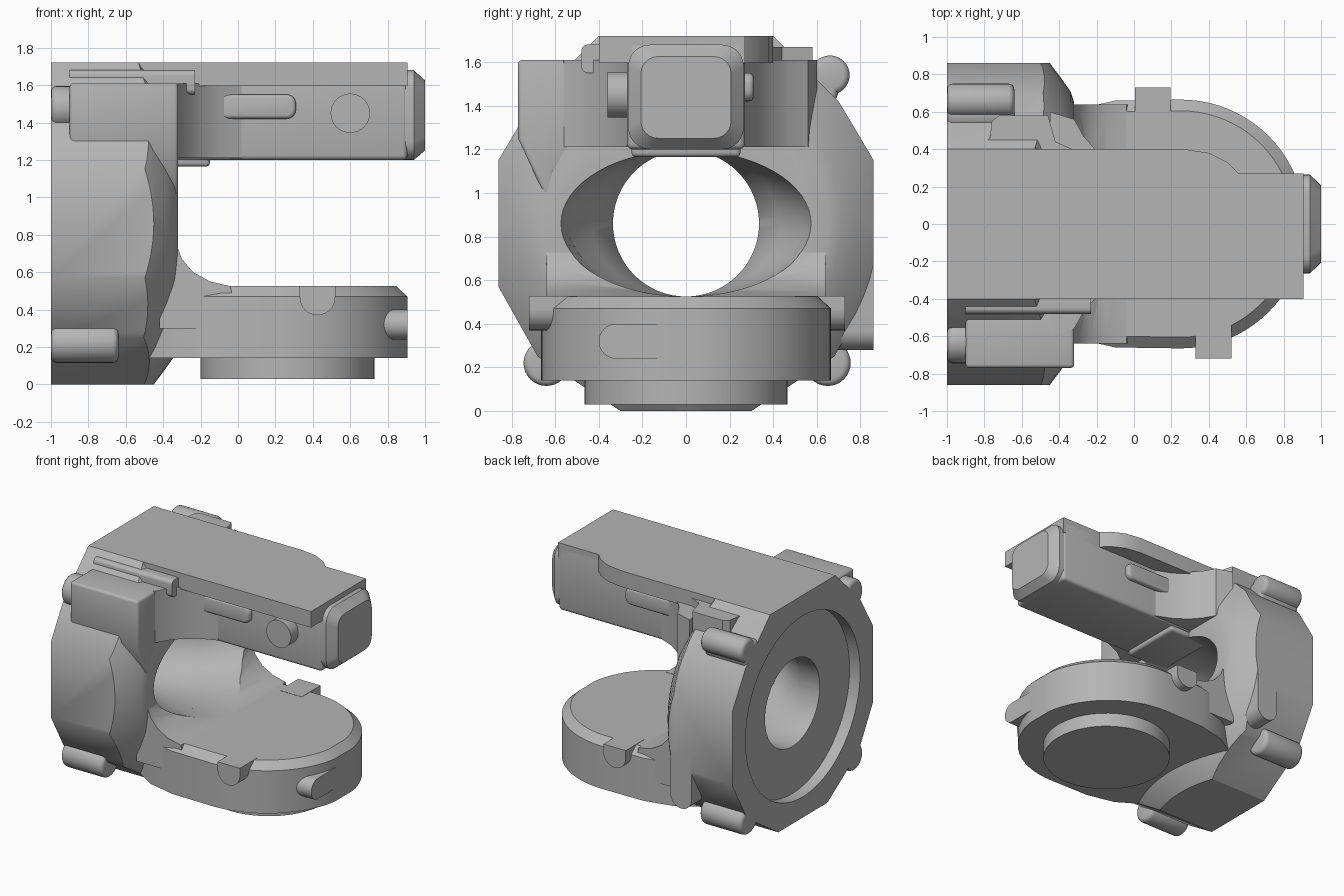
import bpy, bmesh
from math import sin, cos, pi, radians

cube = bpy.data.objects.get("Cube")
if cube:
    bpy.data.objects.remove(cube, do_unlink=True)

grey = bpy.data.materials.new("cast_grey")
grey.use_nodes = True
GREY = (0.46, 0.46, 0.46, 1)
grey.diffuse_color = GREY
grey.node_tree.nodes["Principled BSDF"].inputs["Base Color"].default_value = GREY
parts = []
MID = 0.86  # height of the bore axis


def loft(name, rings, bevel=0):
    """Skin a list of point rings and cap both ends."""
    bm = bmesh.new()
    loops = [[bm.verts.new(p) for p in ring] for ring in rings]
    n = len(loops[0])
    for a, b in zip(loops, loops[1:]):
        for i in range(n):
            j = (i + 1) % n
            bm.faces.new((a[i], a[j], b[j], b[i]))
    bm.faces.new(loops[0][::-1])
    bm.faces.new(loops[-1])
    bmesh.ops.recalc_face_normals(bm, faces=bm.faces)
    me = bpy.data.meshes.new(name)
    bm.to_mesh(me)
    bm.free()
    me.materials.append(grey)
    ob = bpy.data.objects.new(name, me)
    bpy.context.collection.objects.link(ob)
    if bevel:
        m = ob.modifiers.new("round", "BEVEL")
        m.width, m.segments, m.limit_method = bevel, 3, "ANGLE"
        m.angle_limit = radians(40)
    parts.append(ob)
    return ob


def prism(name, pts, axis, lo, hi, bevel=0, taper=1, pivot=(0, 0)):
    """Extrude a flat outline along an axis, optionally shrinking the far end."""
    def place(u, v, t):
        return {"x": (t, u, v), "y": (u, t, v), "z": (u, v, t)}[axis]
    pu, pv = pivot
    far = [(pu + (u - pu) * taper, pv + (v - pv) * taper) for u, v in pts]
    return loft(name, [[place(u, v, lo) for u, v in pts],
                       [place(u, v, hi) for u, v in far]], bevel)


def lathe(name, sections, n=64):
    """Elliptical sections (x, y radius, z radius) along the bore axis."""
    return loft(name, [[(x, ry * cos(2 * pi * i / n), MID + rz * sin(2 * pi * i / n))
                        for i in range(n)] for x, ry, rz in sections])


def arc(cx, cy, r, a0, a1, n=16):
    return [(cx + r * cos(radians(a0 + (a1 - a0) * i / n)),
             cy + r * sin(radians(a0 + (a1 - a0) * i / n))) for i in range(n + 1)]


def disc(cx, cy, r, n=32):
    return arc(cx, cy, r, 0, 360 - 360 / n, n - 1)


def rect(u0, u1, v0, v1, r=0):
    if not r:
        return [(u0, v0), (u1, v0), (u1, v1), (u0, v1)]
    return (arc(u1 - r, v1 - r, r, 0, 90, 6) + arc(u0 + r, v1 - r, r, 90, 180, 6)
            + arc(u0 + r, v0 + r, r, 180, 270, 6) + arc(u1 - r, v0 + r, r, 270, 360, 6))


def combine(ob, other, how):
    m = ob.modifiers.new(how, "BOOLEAN")
    m.operation, m.solver, m.object = how, "EXACT", other
    other.hide_render = True
    if other in parts:
        parts.remove(other)
        helpers.append(other)


helpers = []

# Ring body: eight-sided block trimmed by a domed front
half = [(0.3, 0), (0.68, 0.25), (0.86, 0.57), (0.86, 1.15), (0.7, 1.42), (0.4, 1.72)]
body = prism("ring_body", half + [(-y, z) for y, z in half[::-1]], "x", -1, -0.2)
dome = lathe("dome_trim", [(x, r, r) for x, r in (
    (-1.1, 1.1), (-0.62, 1.1), (-0.52, 0.93), (-0.45, 0.86), (-0.39, 0.78),
    (-0.34, 0.71), (-0.32, 0.65))])
bore = lathe("bore_cut", [(-1.2, 0.335, 0.335), (-0.75, 0.335, 0.335), (-0.6, 0.43, 0.335),
                          (-0.45, 0.53, 0.335), (-0.3, 0.58, 0.335), (0.1, 0.58, 0.335)])
recess = lathe("recess_cut", [(-1.1, 0.7, 0.7), (-0.91, 0.7, 0.7)])
combine(body, dome, "INTERSECT")
combine(body, recess, "DIFFERENCE")
combine(body, bore, "DIFFERENCE")

# Rounded fillet between ring and lower lobe
fillet = prism("lobe_fillet", [(-0.42, 0.3), (-0.42, 0.8), (-0.325, 0.74), (-0.3, 0.67),
                               (-0.24, 0.6), (-0.15, 0.55), (-0.04, 0.525), (0, 0.3)],
               "y", -0.64, 0.64)
combine(fillet, bore, "DIFFERENCE")

# Lower lobe with a chamfered top rim
outline = [(-0.5, -0.5), (-0.32, -0.61), (-0.1, -0.66)]
outline += [(min(x, 0.905), y) for x, y in arc(0.25, 0, 0.665, -90, 90, 40)]
outline += [(x, -y) for x, y in outline[2::-1]]
prism("lobe_wall", outline, "z", 0.14, 0.47)
prism("lobe_rim", outline, "z", 0.47, 0.525, taper=0.91, pivot=(0.25, 0))
prism("lobe_pad", disc(0.265, 0, 0.465, 48), "z", 0.03, 0.2)


def lug(name, x, y0, y1):
    prism(name, [(x - 0.095, 0.527)] + arc(x, 0.465, 0.095, 180, 360) + [(x + 0.095, 0.527)],
          "y", y0, y1)


lug("front_lobe_lug", 0.425, -0.72, -0.5)
lug("rear_lobe_lug", 0.1, 0.5, 0.73)
prism("lobe_end_nub", arc(-0.32, 0.32, 0.08, 90, 270) + [(-0.1, 0.24), (-0.1, 0.4)],
      "x", 0.6, 0.907)

# Upper arm: beam, top plate with a bulge, and end plug
prism("arm_beam", rect(-0.27, 0.27, 1.2, 1.7), "x", -0.85, 0.905, bevel=0.025)
plate = [(-0.85, -0.4), (-0.25, -0.4), (0.905, -0.4), (0.905, 0.27), (0.56, 0.27)]
plate += [(0.5, 0.33), (0.4, 0.38), (0.27, 0.4), (-0.25, 0.4), (-0.85, 0.4)]
prism("arm_top_plate", plate, "z", 1.595, 1.72)
plug = rect(-0.265, 0.265, 1.2, 1.68, 0.1)
prism("arm_plug_base", plug, "x", 0.85, 0.94)
prism("arm_plug_cap", plug, "x", 0.94, 1.0, taper=0.78, pivot=(0, 1.43))
prism("arm_front_boss", disc(0.6, 1.45, 0.105), "y", -0.36, -0.2)
prism("arm_root_web", rect(-0.5, -0.15, 1.165, 1.3), "y", -0.25, 0.25, bevel=0.02)
for side, s in (("front", -1), ("rear", 1)):
    prism(side + "_arm_rib", rect(-0.3, 0.31, 1.42, 1.55, 0.05), "y",
          *sorted((s * 0.2, s * 0.31)), bevel=0.02)
    root = [(-0.45, 0.6), (-0.32, 0.56), (-0.27, 0.47), (-0.2, 0.39), (-0.1, 0.32),
            (0.02, 0.27), (0.02, 0.2), (-0.45, 0.2)]
    prism(side + "_arm_fillet", [(x, s * y) for x, y in root], "z", 1.21, 1.61)

# Shoulder pads on top of the ring
prism("front_shoulder", [(-0.77, 1.61), (-0.77, 1.25), (-0.63, 0.95), (-0.6, 1.1),
                         (-0.42, 1.25), (-0.42, 1.61)], "x", -0.9, -0.32, bevel=0.02)
prism("front_shoulder_lip", rect(-0.48, -0.36, 1.55, 1.68, 0.03), "x", -0.9, -0.23)
prism("rear_shoulder", [(-0.83, 0.3), (-0.83, 0.4), (-0.77, 0.46), (-0.76, 0.55),
                        (-0.72, 0.58), (-0.46, 0.58), (-0.42, 0.44), (-0.33, 0.4),
                        (-0.33, 0.3)], "z", 1.3, 1.67)

# Bolt lobes at the corners of the flange
for name, y, z, r, end in (("front_low_bolt", -0.64, 0.22, 0.105, -0.64),
                           ("rear_low_bolt", 0.65, 0.22, 0.105, -0.64),
                           ("rear_high_bolt", 0.66, 1.54, 0.09, -0.64),
                           ("rear_high_web", 0.59, 1.48, 0.11, -0.64),
                           ("front_high_bolt", -0.63, 1.48, 0.115, -0.85)):
    prism(name, disc(y, z, r), "x", -1, end, bevel=0.03)

# Rear strip running down from the side flat
prism("rear_side_strip", [(-0.65, 0.7), (-0.65, 0.37)] + arc(-0.56, 0.37, 0.09, 180, 360)
      + [(-0.47, 0.7)], "y", 0.62, 0.86)

# Bake modifiers, drop cutters, smooth the curved faces
graph = bpy.context.evaluated_depsgraph_get()
baked = [(ob, bpy.data.meshes.new_from_object(ob.evaluated_get(graph))) for ob in parts]
for ob, me in baked:
    ob.modifiers.clear()
    ob.data = me
for ob in helpers:
    bpy.data.objects.remove(ob, do_unlink=True)
bpy.ops.object.select_all(action="DESELECT")
for ob in parts:
    ob.select_set(True)
bpy.context.view_layer.objects.active = body
bpy.ops.object.shade_smooth_by_angle(angle=radians(32))
